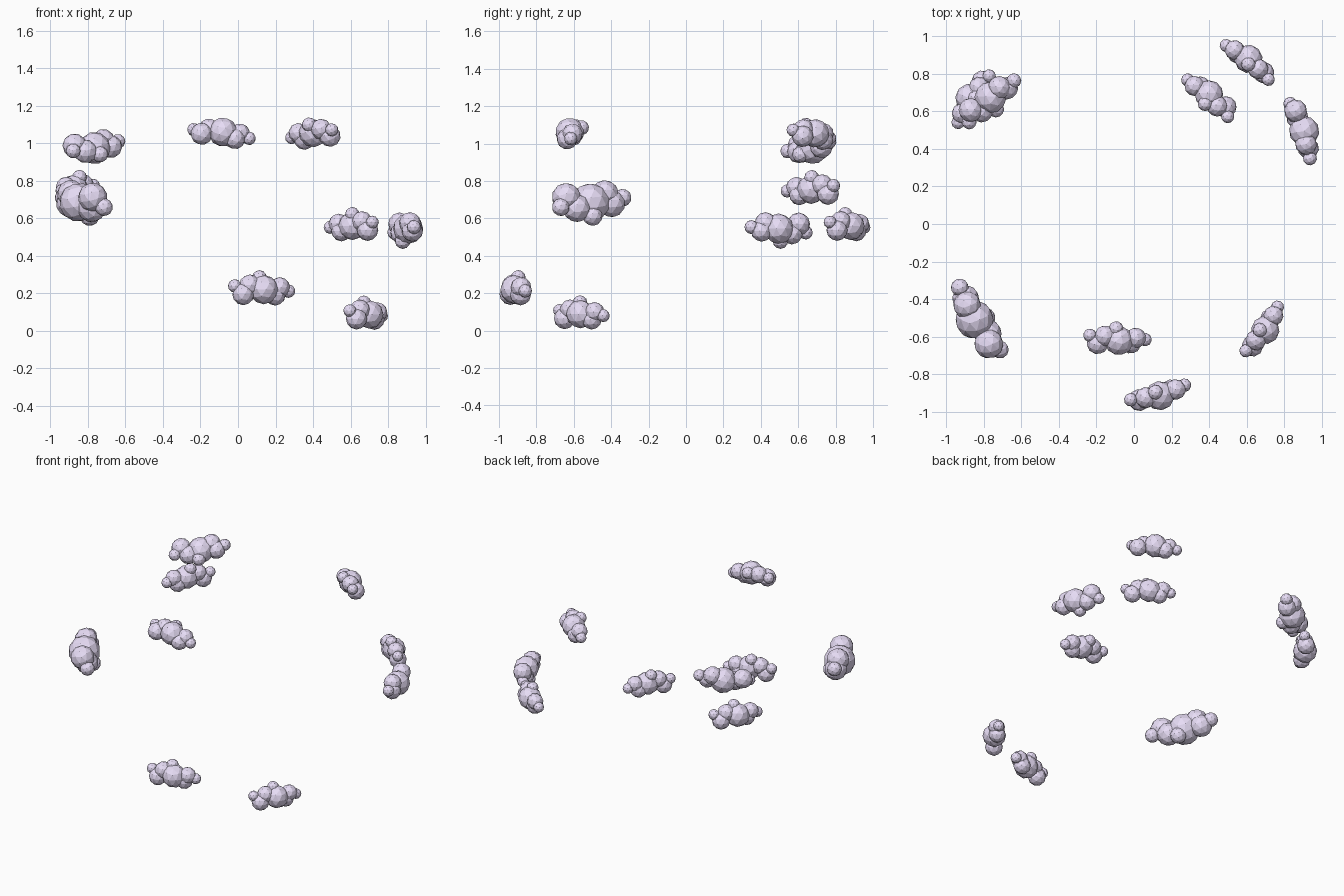
import bpy, bmesh
from math import radians
from mathutils import Matrix, Vector

if "Cube" in bpy.data.objects:
    bpy.data.objects.remove(bpy.data.objects["Cube"])

# Puffs of one cloud: x, y, z, radius (hundredths of a unit)
PUFFS = [
    (0, 0, 0, 7.8),            # main body
    (-15.7, 0, 2.0, 3.6),      # left tip
    (-11.2, -0.8, -2.4, 5.9),  # left lower
    (-7.6, 0, 2.4, 5.7),       # left upper
    (-2.1, 2.1, 6.4, 4.0),     # crown
    (6.4, 2.2, -2.9, 5.6),     # right lower
    (8.8, 2.1, 1.2, 5.5),      # right middle
    (13.8, 3.7, -0.8, 3.6),    # right tip
]

# Clouds around the ring: position, yaw, roll about the long axis, scale
CLOUDS = [
    ((0.138, -0.915, 0.22), 8, 0, 1.0),
    ((-0.08, -0.622, 1.06), -5, -50, 1.0),
    ((0.70, -0.565, 0.088), 47, 0, 0.97),
    ((0.907, 0.495, 0.545), -63, 180, 1.04),
    ((0.61, 0.88, 0.56), 134, 0, 0.97),
    ((0.40, 0.69, 1.055), 134, -30, 0.98),
    ((-0.765, 0.675, 0.975), 44, 135, 1.1),
    ((-0.875, 0.67, 0.755), 229, 0, 1.0),
    ((-0.85, -0.51, 0.685), 128, 162, 1.33),
]

lilac = bpy.data.materials.new("cloud_lilac")
lilac.diffuse_color = (0.80, 0.72, 0.92, 1)
lilac.use_nodes = True
lilac.node_tree.nodes["Principled BSDF"].inputs["Base Color"].default_value = lilac.diffuse_color

# One shared low-poly cloud mesh
bm = bmesh.new()
for x, y, z, r in PUFFS:
    bmesh.ops.create_icosphere(bm, subdivisions=2, radius=r / 100,
                               matrix=Matrix.Translation((x / 100, y / 100, z / 100)))
mesh = bpy.data.meshes.new("cloud")
bm.to_mesh(mesh)
bm.free()
mesh.materials.append(lilac)

# Place the clouds
for i, (pos, yaw, roll, s) in enumerate(CLOUDS, 1):
    ob = bpy.data.objects.new(f"cloud_{i}", mesh)
    ob.matrix_world = (Matrix.Translation(Vector(pos))
                       @ Matrix.Rotation(radians(yaw), 4, 'Z')
                       @ Matrix.Rotation(radians(roll), 4, 'X')
                       @ Matrix.Scale(s, 4))
    bpy.context.collection.objects.link(ob)
